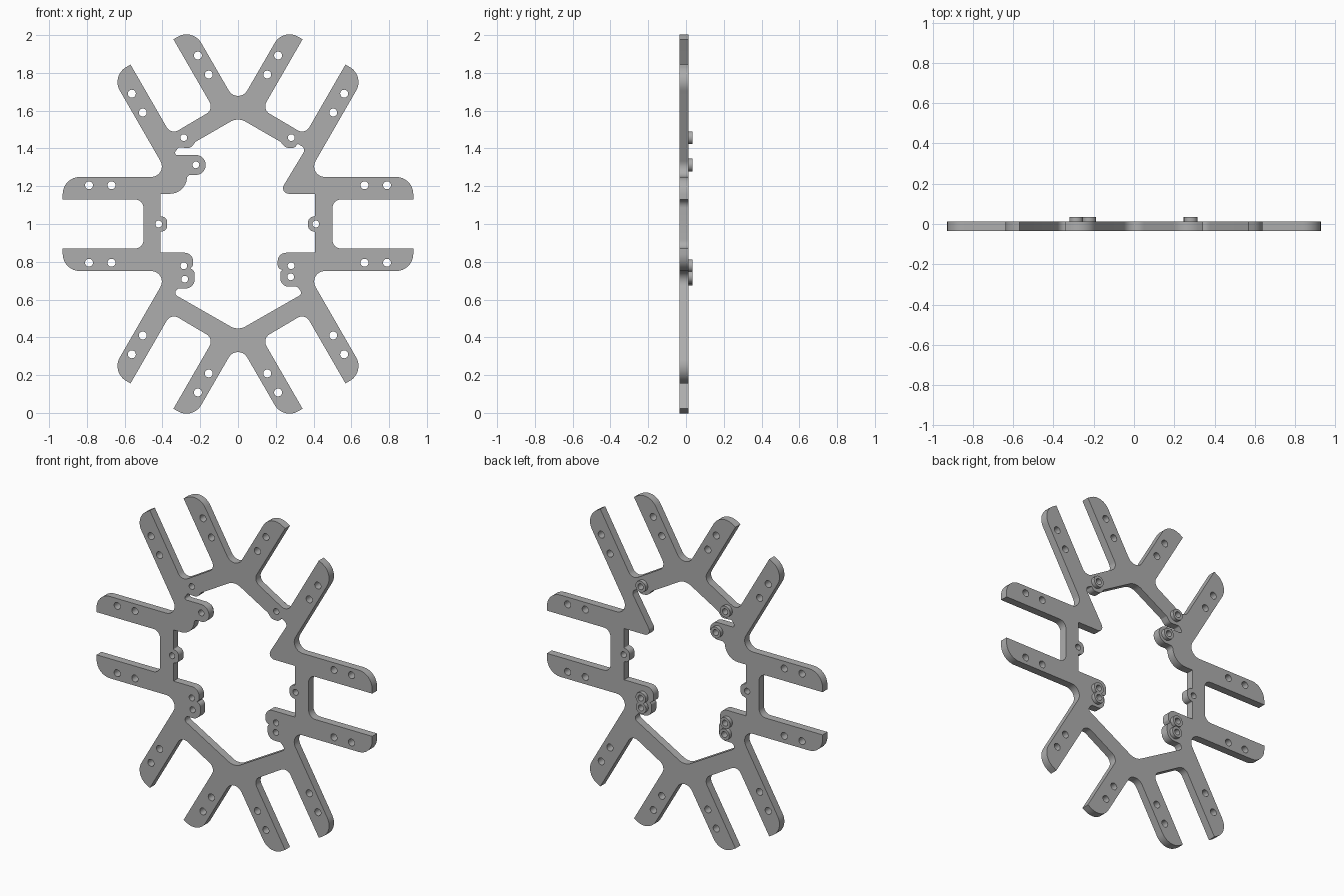
import bpy, bmesh, math
from mathutils import Vector

cube = bpy.data.objects.get("Cube")
if cube:
    bpy.data.objects.remove(cube, do_unlink=True)

grey = bpy.data.materials.new("plain grey")
grey.use_nodes = True
COLOUR = (0.42, 0.42, 0.42, 1)
grey.diffuse_color = COLOUR
grey.node_tree.nodes["Principled BSDF"].inputs["Base Color"].default_value = COLOUR


def rounded(corners, steps=8):
    """Round each (x, z, radius) corner of a closed outline."""
    out = []
    n = len(corners)
    for i, (x, z, r) in enumerate(corners):
        p = Vector((x, z))
        if r == 0:
            out.append(p)
            continue
        sides, room = [], []
        for x2, z2, r2 in (corners[i - 1], corners[(i + 1) % n]):
            side = Vector((x2, z2)) - p
            room.append(side.length * r / (r + r2) * 0.99)
            sides.append(side.normalized())
        half = sides[0].angle(sides[1]) / 2
        cut = min(r / math.tan(half), *room)
        rad = cut * math.tan(half)
        centre = p + (sides[0] + sides[1]).normalized() * rad / math.sin(half)
        a = p + sides[0] * cut - centre
        b = p + sides[1] * cut - centre
        sweep = a.angle_signed(b)
        for k in range(steps + 1):
            t = -sweep * k / steps
            out.append(centre + Vector((a.x * math.cos(t) - a.y * math.sin(t),
                                        a.x * math.sin(t) + a.y * math.cos(t))))
    return out


def circle(x, z, r, n=24):
    return [(x + r * math.cos(math.tau * k / n), z + r * math.sin(math.tau * k / n))
            for k in range(n)]


def plate(name, loops, front, back):
    """Filled flat profile with holes, thickened from y = front to y = back."""
    curve = bpy.data.curves.new(name, "CURVE")
    curve.dimensions = "2D"
    curve.fill_mode = "BOTH"
    curve.extrude = (back - front) / 2
    for loop in loops:
        spline = curve.splines.new("POLY")
        spline.points.add(len(loop) - 1)
        for point, (x, z) in zip(spline.points, loop):
            point.co = (x, z, 0, 1)
        spline.use_cyclic_u = True
    temp = bpy.data.objects.new(name + "_profile", curve)
    bpy.context.collection.objects.link(temp)
    bpy.context.view_layer.update()
    mesh = bpy.data.meshes.new_from_object(
        temp.evaluated_get(bpy.context.evaluated_depsgraph_get()))
    bpy.data.objects.remove(temp, do_unlink=True)
    bm = bmesh.new()
    bm.from_mesh(mesh)
    bmesh.ops.remove_doubles(bm, verts=bm.verts, dist=0.0002)
    bmesh.ops.recalc_face_normals(bm, faces=bm.faces)
    bm.to_mesh(mesh)
    bm.free()
    mesh.materials.clear()
    mesh.materials.append(grey)
    obj = bpy.data.objects.new(name, mesh)
    bpy.context.collection.objects.link(obj)
    obj.location = (0, (front + back) / 2, 1)
    obj.rotation_euler.x = math.pi / 2
    bpy.ops.object.select_all(action="DESELECT")
    obj.select_set(True)
    bpy.context.view_layer.objects.active = obj
    bpy.ops.object.shade_smooth_by_angle(angle=math.radians(30))


# Outer edge: one quarter with its arms, mirrored twice (heights from the centre)
TIP, ROOT = 0.09, 0.045
quarter = [(0, .622, .056), (.24, 1.037, TIP), (.342, .978, 0), (.128, .607, ROOT),
           (.355, .473, ROOT), (.569, .844, 0), (.671, .785, TIP), (.362, .249, .056),
           (.928, .249, TIP), (.928, .13, 0), (.5, .13, ROOT)]
right_half = quarter + [(x, -z, r) for x, z, r in reversed(quarter)]
outer = right_half + [(-x, z, r) for x, z, r in reversed(right_half[1:-1])]


def side_tab(s, x, reach):
    """Half-round lug in the middle of a side."""
    return [(s * x, .04, .006), (s * reach, .04, .038),
            (s * reach, -.04, .038), (s * x, -.04, .006)]


# Inner edge, clockwise from the top
inner_right = [(0, .565, .08), (.225, .435, .01), (.25, .405, .03), (.3, .4, .03),
               (.315, .425, .01), (.36, .4, .025), (.215, .16, .03), (.408, .16, 0)]
inner_right += side_tab(1, .408, .371)
inner_right += [(.408, -.152, 0), (.21, -.152, .045), (.21, -.235, .025),
                (.236, -.243, .005), (.224, -.25, .015), (.224, -.332, .045),
                (.312, -.332, .006), (.345, -.368, .02)]
inner_left = [(0, -.565, .08), (-.345, -.368, .02), (-.318, -.342, .006),
              (-.229, -.342, .05), (-.229, -.245, .03), (-.252, -.236, .005),
              (-.238, -.22, .015), (-.238, -.152, .045), (-.411, -.152, 0)]
inner_left += reversed(side_tab(-1, .411, .375))
inner_left += [(-.411, .16, 0), (-.28, .16, .09), (-.268, .26, .02), (-.171, .26, .052),
               (-.171, .365, .052), (-.345, .365, .012), (-.315, .405, .01),
               (-.25, .402, .03), (-.225, .435, .01)]

# Screw holes: mirrored pairs along the arms, and single ones on the lugs
arm_holes = [(.212, .892), (.155, .791), (.562, .69), (.504, .59), (.789, .205), (.67, .205)]
boss_holes = [(.282, .457), (-.287, .457), (-.223, .313), (.281, -.221),
              (.279, -.28), (-.287, -.221), (-.282, -.292)]
side_holes = [(.412, 0), (-.42, 0)]

loops = [rounded(outer), rounded(inner_right + inner_left)]
for sx in (1, -1):
    for sz in (1, -1):
        loops += [circle(sx * x, sz * z, .021) for x, z in arm_holes]
loops += [circle(x, z, .018) for x, z in boss_holes + side_holes]
FRONT, FACE, BACK = -.035, .012, .035
plate("frame_plate", loops, FRONT, FACE)

# Raised collars on the back around the lug holes
for i, (x, z) in enumerate(boss_holes):
    plate(f"back_collar_{i + 1}", [circle(x, z, .034), circle(x, z, .018)], FACE, BACK)
